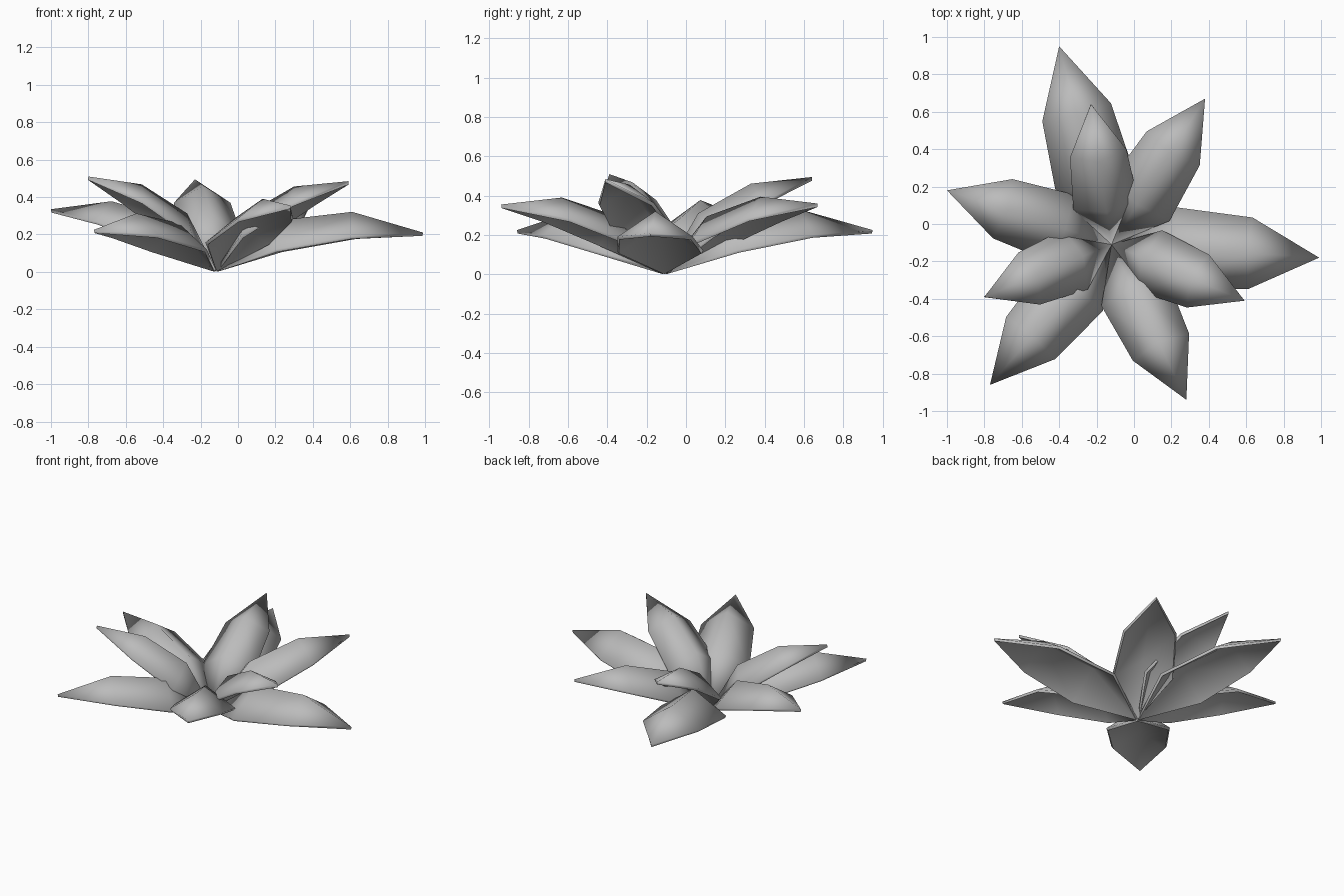
import bpy, bmesh
from math import radians, atan2, hypot
from mathutils import Matrix, Vector

cube = bpy.data.objects.get("Cube")
if cube:
    bpy.data.objects.remove(cube, do_unlink=True)

grey = bpy.data.materials.new("soft grey")
grey.use_nodes = True
colour = (0.5, 0.5, 0.5, 1)
grey.diffuse_color = colour
grey.node_tree.nodes["Principled BSDF"].inputs["Base Color"].default_value = colour

BASE = Vector((-0.12, -0.11, 0.015))
# Cross-sections of a unit petal: distance, half width, edge height, spine distance, spine height
ROWS = [(0.31, 0.195, 0.04, 0.34, 0.175), (0.675, 0.17, 0.04, 0.685, 0.155)]


def make_petal(name, tip):
    """Arched pointed petal from the shared base to the given tip."""
    bm = bmesh.new()
    base = bm.verts.new((0, 0, 0))
    end = bm.verts.new((1, 0, 0))
    rows = [[bm.verts.new((d, -w, h)), bm.verts.new((sd, 0, sh)), bm.verts.new((d, w, h))]
            for d, w, h, sd, sh in ROWS]
    first, second = rows
    for i in range(2):
        bm.faces.new((base, first[i], first[i + 1]))
        bm.faces.new((first[i], second[i], second[i + 1], first[i + 1]))
        bm.faces.new((second[i], end, second[i + 1]))
    bm.normal_update()
    # Scale, raise and turn the petal towards its tip
    reach = Vector(tip) - BASE
    pitch = atan2(reach.z, hypot(reach.x, reach.y))
    turn = Matrix.Rotation(atan2(reach.y, reach.x), 4, 'Z')
    lift = Matrix.Rotation(-pitch, 4, 'Y')
    bm.transform(Matrix.Translation(BASE) @ turn @ lift @ Matrix.Scale(reach.length, 4))
    mesh = bpy.data.meshes.new(name)
    bm.to_mesh(mesh)
    bm.free()
    mesh.materials.append(grey)
    petal = bpy.data.objects.new(name, mesh)
    bpy.context.collection.objects.link(petal)
    bpy.ops.object.select_all(action='DESELECT')
    petal.select_set(True)
    bpy.context.view_layer.objects.active = petal
    # Thin body with a crisp rim and a smooth arch
    solid = petal.modifiers.new("thickness", 'SOLIDIFY')
    solid.thickness = 0.018
    solid.offset = -1
    bpy.ops.object.modifier_apply(modifier=solid.name)
    bpy.ops.object.shade_smooth_by_angle(angle=radians(82))


# Three rings of petals, each ring steeper and shorter than the last
RINGS = {
    "outer_petal": [(0.99, -0.18, 0.21), (-0.40, 0.95, 0.225), (-0.77, -0.86, 0.225)],
    "middle_petal": [(-1.0, 0.18, 0.335), (0.38, 0.67, 0.36), (0.28, -0.94, 0.355)],
    "inner_petal": [(-0.23, 0.64, 0.495), (-0.80, -0.39, 0.51), (0.59, -0.41, 0.485)],
}
for ring, tips in RINGS.items():
    for number, tip in enumerate(tips, 1):
        make_petal(f"{ring}_{number}", tip)
